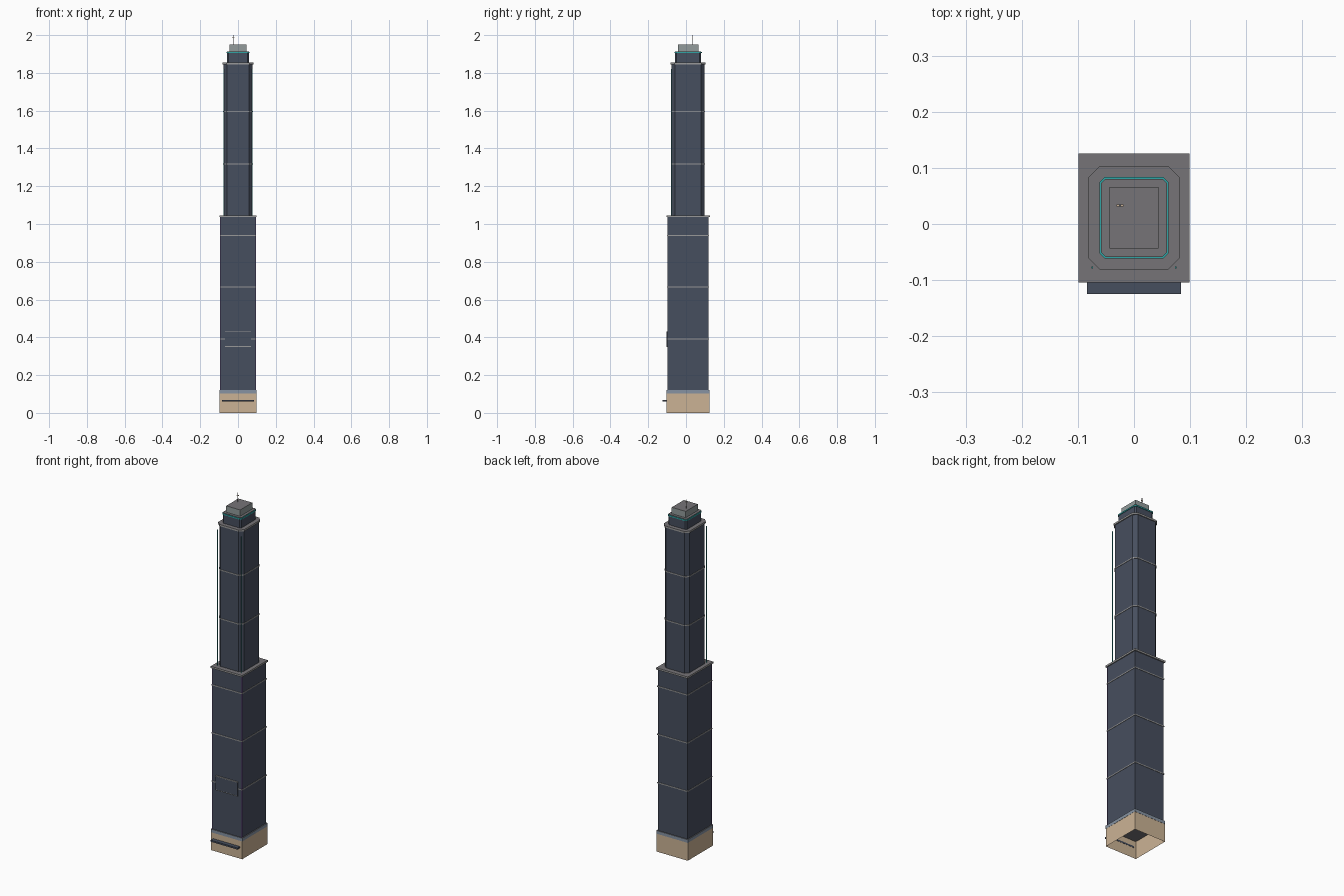
import bpy
import bmesh

cube = bpy.data.objects.get("Cube")
if cube:
    bpy.data.objects.remove(cube, do_unlink=True)


def material(name, r, g, b):
    m = bpy.data.materials.new(name)
    m.use_nodes = True
    m.diffuse_color = (r, g, b, 1)
    m.node_tree.nodes["Principled BSDF"].inputs["Base Color"].default_value = (r, g, b, 1)
    return m


glass = material("slate glass", 0.062, 0.077, 0.112)
roof = material("roof grey", 0.18, 0.175, 0.185)
trim = material("light trim", 0.32, 0.32, 0.32)
stone = material("tan stone", 0.60, 0.45, 0.30)
plinth = material("blue grey cornice", 0.24, 0.29, 0.36)
plant = material("plant room panel", 0.29, 0.33, 0.33)
teal = material("teal light", 0.03, 0.38, 0.38)
purple = material("purple light", 0.16, 0.05, 0.30)

CY = 0.011  # the tower sits slightly behind the canopy


def prism(name, hx, hy, z0, z1, mat, chamfer=0.0, top=None, centre=(0, CY), hollow=False):
    """Upright block with optional cut corners, roof colour and open ends."""
    bm = bmesh.new()
    pts = []
    for sx, sy in ((-1, -1), (1, -1), (1, 1), (-1, 1)):
        if chamfer:
            pair = [(sx * hx, sy * (hy - chamfer)), (sx * (hx - chamfer), sy * hy)]
            pts += pair if sx * sy > 0 else pair[::-1]
        else:
            pts.append((sx * hx, sy * hy))
    low = [bm.verts.new((x, y, z0)) for x, y in pts]
    high = [bm.verts.new((x, y, z1)) for x, y in pts]
    n = len(pts)
    for i in range(n):
        j = (i + 1) % n
        bm.faces.new((low[i], low[j], high[j], high[i]))
    if not hollow:
        bm.faces.new(low[::-1])
        bm.faces.new(high).material_index = 1 if top else 0
    bm.normal_update()
    mesh = bpy.data.meshes.new(name)
    bm.to_mesh(mesh)
    bm.free()
    mesh.materials.append(mat)
    if top:
        mesh.materials.append(top)
    ob = bpy.data.objects.new(name, mesh)
    ob.location = (centre[0], centre[1], 0)
    bpy.context.collection.objects.link(ob)
    return ob


# Street level: open stone base, cornice and entrance canopy
prism("stone_base", 0.098, 0.113, 0, 0.102, stone, hollow=True)
prism("base_cornice", 0.099, 0.114, 0.102, 0.12, plinth, top=roof)
prism("base_ceiling", 0.097, 0.112, 0.099, 0.102, roof)
prism("entrance_canopy", 0.084, 0.012, 0.06, 0.069, glass, centre=(0, -0.113))

# Lower shaft with floor bands and ledge
LX, LY = 0.0935, 0.109
prism("lower_shaft", LX, LY, 0.12, 1.04, glass)
for i, z in enumerate((0.392, 0.667, 0.94)):
    prism(f"lower_band_{i + 1}", LX + 0.002, LY + 0.002, z - 0.003, z + 0.003, trim)
prism("lower_ledge", 0.099, 0.115, 1.036, 1.046, trim, top=roof)

# Front sign panel with bright edges
prism("front_panel", 0.07, 0.003, 0.352, 0.43, glass, centre=(0, CY - LY - 0.003))
for name, z in (("panel_lower_edge", 0.352), ("panel_upper_edge", 0.43)):
    prism(name, 0.07, 0.0035, z - 0.002, z + 0.002, trim, centre=(0, CY - LY - 0.003))

# Upper shaft with cut corners
UX, UY, CUT = 0.077, 0.0875, 0.019
prism("upper_shaft", UX, UY, 1.046, 1.85, glass, CUT)
for i, z in enumerate((1.318, 1.595)):
    prism(f"upper_band_{i + 1}", UX + 0.002, UY + 0.002, z - 0.003, z + 0.003, trim, CUT)
prism("upper_cornice", 0.082, 0.0925, 1.845, 1.855, trim, 0.021, roof)

# Light strips at the front corners
for side, label in ((-1, "right"), (1, "left")):
    prism(f"lower_light_{label}", 0.0012, 0.0012, 0.12, 1.036, purple,
          centre=(side * LX, CY - LY))
    prism(f"upper_light_{label}", 0.0015, 0.0015, 1.046, 1.82, teal,
          centre=(side * 0.0745, -0.0775))

# Crown, lit rim, plant room and mast
prism("crown", 0.0585, 0.0695, 1.855, 1.906, glass, 0.008)
prism("crown_rim", 0.0615, 0.0725, 1.904, 1.911, teal, 0.009)
prism("crown_roof", 0.0585, 0.0695, 1.909, 1.914, roof, 0.008)
prism("plant_room", 0.044, 0.0545, 1.914, 1.95, plant, top=roof)
MAST = (-0.025, 0.033)
prism("mast", 0.0016, 0.0016, 1.95, 2.0, roof, centre=MAST)
prism("mast_crossbar", 0.006, 0.0016, 1.984, 1.987, stone, centre=MAST)
